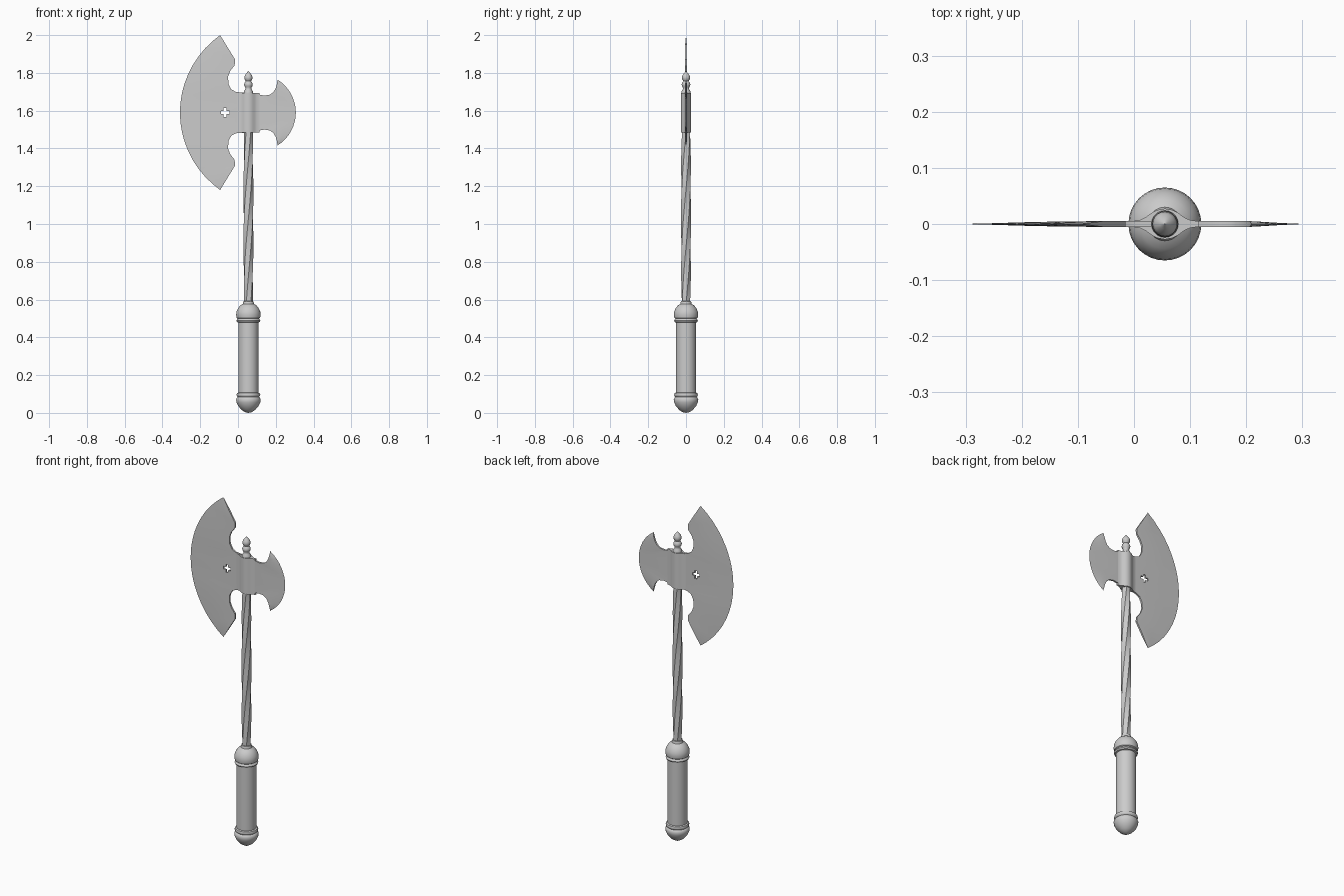
import bpy, bmesh, math

if "Cube" in bpy.data.objects:
    bpy.data.objects.remove(bpy.data.objects["Cube"])

CX = 0.055      # shaft axis
CZ = 1.59       # blade centre height


def finish(name, bm, angle=35):
    """Turn a bmesh into a cleaned, shaded object."""
    bmesh.ops.remove_doubles(bm, verts=bm.verts, dist=1e-5)
    bmesh.ops.dissolve_degenerate(bm, edges=bm.edges, dist=1e-6)
    bmesh.ops.recalc_face_normals(bm, faces=bm.faces)
    me = bpy.data.meshes.new(name)
    bm.to_mesh(me)
    bm.free()
    ob = bpy.data.objects.new(name, me)
    bpy.context.collection.objects.link(ob)
    shade(ob, angle)
    return ob


def shade(ob, angle=35):
    bpy.ops.object.select_all(action='DESELECT')
    ob.select_set(True)
    bpy.context.view_layer.objects.active = ob
    bpy.ops.object.shade_smooth_by_angle(angle=math.radians(angle))


def loft(name, rings, angle=35):
    """Skin a stack of closed rings and cap both ends."""
    bm = bmesh.new()
    rows = [[bm.verts.new(p) for p in r] for r in rings]
    n = len(rows[0])
    for a, b in zip(rows, rows[1:]):
        for i in range(n):
            bm.faces.new((a[i], a[(i + 1) % n], b[(i + 1) % n], b[i]))
    bm.faces.new(rows[0])
    bm.faces.new(rows[-1])
    return finish(name, bm, angle)


def circle(r, z, n, turn=0.0):
    return [(CX + r * math.cos(turn + math.tau * i / n),
             r * math.sin(turn + math.tau * i / n), z) for i in range(n)]


def turned(name, profile, n=32, angle=40):
    return loft(name, [circle(max(r, 0.0005), z, n) for r, z in profile], angle)


def blade(name, half, arc_x, arc_r, side):
    """Skin between the inner outline and a circular cutting edge.
    half: (inner x, inner dz, edge dz) from the tip down to the middle."""
    pts = half + [(x, -a, -b) for x, a, b in reversed(half[:-1])]
    steps = [(0, 0.005), (0.3, 0.0048), (0.65, 0.003), (1, 0)]
    rings = []
    for k, (x, dz, ez) in enumerate(pts):
        ex = arc_x + side * math.sqrt(arc_r ** 2 - ez ** 2)
        thick = 0 if k in (0, len(pts) - 1) else 1
        row = [(x + (ex - x) * u, h * thick, CZ + dz + (ez - dz) * u) for u, h in steps]
        rings.append(row + [(px, -py, pz) for px, py, pz in reversed(row[:-1])])
    bm = bmesh.new()
    rows = [[bm.verts.new(p) for p in r] for r in rings]
    n = len(rows[0])
    for a, b in zip(rows, rows[1:]):
        for i in range(n):
            bm.faces.new((a[i], a[(i + 1) % n], b[(i + 1) % n], b[i]))
    return finish(name, bm, 30)


# Handle: pommel, grip and upper collar
turned("pommel", [(0, 0), (0.018, 0.004), (0.035, 0.015), (0.053, 0.035), (0.063, 0.056),
                  (0.065, 0.07), (0.061, 0.08), (0.056, 0.084), (0.061, 0.089),
                  (0.063, 0.096), (0.06, 0.104), (0.052, 0.108)])
turned("grip", [(0.053, 0.1), (0.053, 0.49)])
turned("collar", [(0.052, 0.478), (0.06, 0.481), (0.063, 0.488), (0.06, 0.495), (0.056, 0.499),
                  (0.062, 0.503), (0.065, 0.518), (0.063, 0.535), (0.056, 0.552),
                  (0.044, 0.568), (0.03, 0.577), (0.027, 0.59), (0.02, 0.592)])

# Shaft: hexagonal bar with a slow twist, straight inside the head
rings = []
for i in range(49):
    t = i / 48
    rings.append(circle(0.024 + 0.003 * math.sin(math.pi * t), 0.57 + 0.92 * t, 6, math.pi * t))
rings.append(circle(0.024, 1.70, 6, math.pi))
loft("twisted_shaft", rings, 25)

# Finial on top
turned("finial", [(0.024, 1.69), (0.024, 1.703), (0.017, 1.712), (0.016, 1.722), (0.021, 1.73),
                  (0.023, 1.739), (0.02, 1.748), (0.014, 1.756), (0.02, 1.766),
                  (0.022, 1.776), (0.018, 1.788), (0.009, 1.8), (0, 1.81)], 20)

# Socket: flared eye wrapping the shaft between the blades
quarter = [(-0.06, 0.005), (-0.045, 0.007), (-0.034, 0.012), (-0.025, 0.019), (-0.014, 0.025)]
top = quarter + [(0, 0.0275)] + [(-x, y) for x, y in reversed(quarter)]
section = top + [(x, -y) for x, y in reversed(top)]
loft("socket", [[(CX + x, y, z) for x, y in section] for z in (1.484, 1.694)], 40)

# Large crescent blade
big = blade("large_blade",
            [(-0.095, 0.41, 0.41), (-0.055, 0.345, 0.38), (-0.015, 0.28, 0.34),
             (-0.018, 0.25, 0.30), (-0.04, 0.222, 0.255), (-0.053, 0.19, 0.205),
             (-0.05, 0.15, 0.16), (-0.035, 0.122, 0.13), (-0.012, 0.11, 0.11),
             (0.01, 0.107, 0.09), (CX, 0.107, 0.06), (CX, 0.05, 0.03), (CX, 0, 0)],
            0.194, 0.501, -1)

# Small rear blade
blade("small_blade",
      [(0.21, 0.175, 0.175), (0.206, 0.15, 0.158), (0.199, 0.128, 0.138), (0.187, 0.108, 0.118),
       (0.17, 0.095, 0.098), (0.14, 0.09, 0.075), (0.10, 0.097, 0.05),
       (CX, 0.105, 0.03), (CX, 0.05, 0.015), (CX, 0, 0)],
      0.101, 0.205, 1)

# Cross-shaped hole through the large blade
a, w = 0.023, 0.008
arm = [(a, -w), (a, w), (w, w)]
cross = []
for _ in range(4):
    cross += arm
    arm = [(-z, x) for x, z in arm]
cutter = loft("cross_cutter", [[(-0.068 + x, y, CZ + z) for x, z in cross] for y in (-0.05, 0.05)])
cutter.hide_render = True
mod = big.modifiers.new("cross_hole", 'BOOLEAN')
mod.operation = 'DIFFERENCE'
mod.solver = 'EXACT'
mod.object = cutter
bpy.ops.object.select_all(action='DESELECT')
bpy.context.view_layer.objects.active = big
bpy.ops.object.modifier_apply(modifier=mod.name)
bpy.data.objects.remove(cutter)
shade(big, 30)
